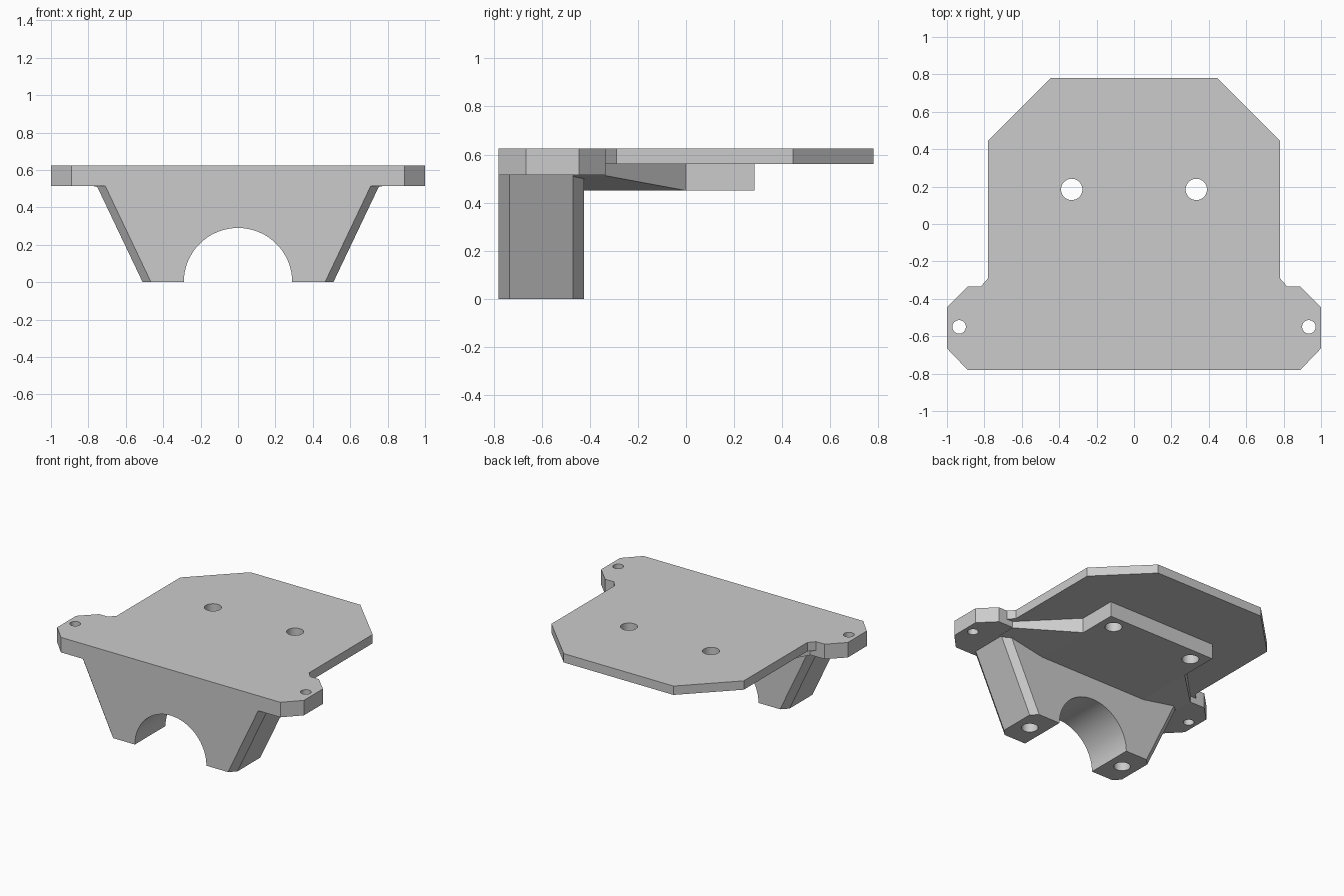
import bpy, bmesh, math

cube = bpy.data.objects.get("Cube")
if cube:
    bpy.data.objects.remove(cube, do_unlink=True)

grey = bpy.data.materials.new("plain_grey")
grey.use_nodes = True
grey.diffuse_color = (0.6, 0.6, 0.6, 1)
grey.node_tree.nodes["Principled BSDF"].inputs["Base Color"].default_value = grey.diffuse_color

TOP, PLATE_Z, BAR_Z, PAD_Z = 0.625, 0.56, 0.515, 0.45   # stacked levels
FRONT, SEAM, BACK = -0.78, -0.335, 0.78                 # depth stations


def mirrored(half):
    """Close a +x half outline with its mirror image."""
    return half + [(-x, y) for x, y in reversed(half)]


def at(outline, z):
    return [(x, y, z) for x, y in outline]


def loft(name, lower, upper):
    """Solid between two matching rings of points."""
    bm = bmesh.new()
    a = [bm.verts.new(p) for p in lower]
    b = [bm.verts.new(p) for p in upper]
    bm.faces.new(a)
    bm.faces.new(b)
    n = len(a)
    for i in range(n):
        j = (i + 1) % n
        bm.faces.new((a[i], a[j], b[j], b[i]))
    bmesh.ops.recalc_face_normals(bm, faces=bm.faces)
    mesh = bpy.data.meshes.new(name)
    bm.to_mesh(mesh)
    bm.free()
    mesh.materials.append(grey)
    obj = bpy.data.objects.new(name, mesh)
    bpy.context.collection.objects.link(obj)
    return obj


def bore(obj, radius, location, depth, along_y=False):
    """Cut a round hole centred on location."""
    bpy.ops.mesh.primitive_cylinder_add(
        vertices=64, radius=radius, depth=depth, location=location,
        rotation=(math.pi / 2 if along_y else 0, 0, 0))
    cutter = bpy.context.object
    cutter.hide_render = True
    cutter.data.materials.append(grey)
    mod = obj.modifiers.new("hole", "BOOLEAN")
    mod.operation = "DIFFERENCE"
    mod.solver = "EXACT"
    mod.object = cutter
    bpy.ops.object.select_all(action="DESELECT")
    obj.select_set(True)
    bpy.context.view_layer.objects.active = obj
    bpy.ops.object.modifier_apply(modifier=mod.name)
    bpy.data.objects.remove(cutter, do_unlink=True)


# Main plate with clipped rear corners and small corner gussets
plate_outline = mirrored([(0.82, SEAM), (0.78, -0.29), (0.78, 0.445), (0.445, BACK)])
plate = loft("main_plate", at(plate_outline, PLATE_Z), at(plate_outline, TOP))

# Thicker front bar with clipped ears
bar_outline = mirrored([(0.89, FRONT), (1, -0.665), (1, -0.445), (0.89, SEAM)])
bar = loft("front_bar", at(bar_outline, BAR_Z), at(bar_outline, TOP))

# Thick pad under the plate
pad_outline = mirrored([(0.44, -0.47), (0.44, 0.285)])
pad = loft("underside_pad", at(pad_outline, PAD_Z), at(pad_outline, PLATE_Z))

# Arched saddle: tapering block with chamfered upright edges
def saddle_ring(half_width, z):
    c = 0.045
    return at(mirrored([(half_width - c, FRONT), (half_width, FRONT + c),
                        (half_width, -0.47), (half_width - c, -0.425)]), z)

saddle = loft("arched_saddle", saddle_ring(0.51, 0), saddle_ring(0.755, BAR_Z))
bore(saddle, 0.29, (0, -0.6, 0), 1, along_y=True)

parts = [plate, bar, pad, saddle]
for side, label in ((1, "left"), (-1, "right")):
    # Sloping wing that spreads from the pad to the ear
    wing = [(side * 0.44, -0.47), (side * 0.77, -0.47), (side * 0.77, SEAM), (side * 0.44, 0)]
    sloped = [(x, y, PAD_Z if abs(x) < 0.5 else BAR_Z - 0.003) for x, y in wing]
    parts.append(loft(label + "_pad_wing", sloped, at(wing, PLATE_Z)))

    # Screw holes
    bore(plate, 0.057, (side * 0.333, 0.185, 0.5), 1)
    bore(pad, 0.057, (side * 0.333, 0.185, 0.5), 1)
    bore(bar, 0.036, (side * 0.935, -0.55, 0.5), 1)
    bore(saddle, 0.055, (side * 0.4, -0.6, 0), 0.7)

# Smooth hole walls, crisp edges
bpy.ops.object.select_all(action="DESELECT")
for obj in parts:
    obj.select_set(True)
bpy.context.view_layer.objects.active = saddle
bpy.ops.object.shade_smooth_by_angle(angle=math.radians(25))
